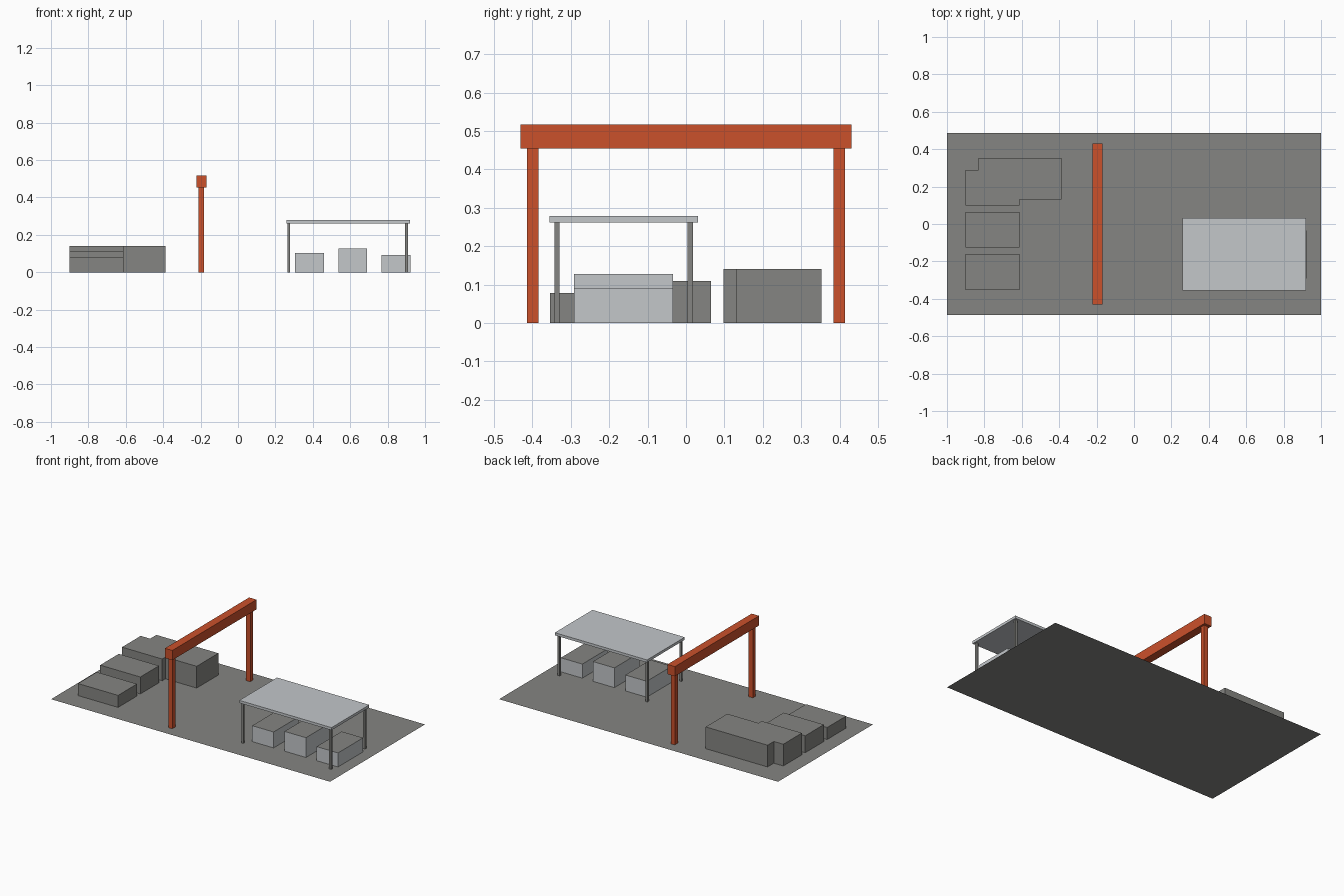
import bpy
import bmesh

cube = bpy.data.objects.get("Cube")
if cube:
    bpy.data.objects.remove(cube, do_unlink=True)


def material(name, rgb):
    mat = bpy.data.materials.new(name)
    mat.use_nodes = True
    mat.diffuse_color = (*rgb, 1)
    mat.node_tree.nodes["Principled BSDF"].inputs["Base Color"].default_value = (*rgb, 1)
    return mat


GREY = material("concrete grey", (0.235, 0.235, 0.223))
LIGHT = material("light steel", (0.546, 0.571, 0.591))
ORANGE = material("crane orange", (0.597, 0.082, 0.024))


def prism(name, outline, z0, z1, side, top=None):
    """Extrude an outline upward; blocks on the ground have no underside."""
    bm = bmesh.new()
    base = bm.faces.new([bm.verts.new((x, y, z0)) for x, y in outline])
    if z1 > z0:
        ext = bmesh.ops.extrude_face_region(bm, geom=[base], use_keep_orig=True)
        for v in ext["geom"]:
            if isinstance(v, bmesh.types.BMVert):
                v.co.z = z1
        bmesh.ops.recalc_face_normals(bm, faces=bm.faces)
    bm.normal_update()
    for f in bm.faces:
        f.material_index = 1 if top and f.normal.z > 0.5 else 0
    if z1 > z0 and z0 == 0:
        under = [f for f in bm.faces if f.normal.z < -0.5]
        bmesh.ops.delete(bm, geom=under, context="FACES_ONLY")
    mesh = bpy.data.meshes.new(name)
    bm.to_mesh(mesh)
    bm.free()
    mesh.materials.append(side)
    if top:
        mesh.materials.append(top)
    obj = bpy.data.objects.new(name, mesh)
    bpy.context.collection.objects.link(obj)
    return obj


def box(name, x0, x1, y0, y1, z0, z1, side, top=None):
    return prism(name, [(x0, y0), (x1, y0), (x1, y1), (x0, y1)], z0, z1, side, top)


# Yard floor
box("yard_floor", -1, 1, -0.486, 0.486, 0, 0, GREY)

# Stepped row of buildings, the rear one with two notched corners
box("front_building", -0.9, -0.612, -0.354, -0.16, 0, 0.078, GREY)
box("middle_building", -0.9, -0.612, -0.126, 0.065, 0, 0.11, GREY)
prism("rear_building",
      [(-0.9, 0.098), (-0.612, 0.098), (-0.612, 0.131), (-0.388, 0.131),
       (-0.388, 0.353), (-0.832, 0.353), (-0.832, 0.289), (-0.9, 0.289)],
      0, 0.141, GREY)

# Gantry crane
box("gantry_beam", -0.222, -0.169, -0.431, 0.431, 0.454, 0.517, ORANGE)
for label, y in (("front", -0.399), ("back", 0.399)):
    box(f"gantry_{label}_leg", -0.21, -0.181, y - 0.015, y + 0.015, 0, 0.454, ORANGE)

# Canopy on four posts
box("canopy_roof", 0.258, 0.919, -0.355, 0.031, 0.262, 0.279, LIGHT)
for side, x in (("right", 0.271), ("left", 0.901)):
    for end, y in (("front", -0.336), ("back", 0.011)):
        box(f"canopy_{end}_{side}_post", x - 0.007, x + 0.007,
            y - 0.007, y + 0.007, 0, 0.262, GREY)

# Light crates with grey lids under the canopy
for label, x, height in (("right", 0.305, 0.103), ("middle", 0.537, 0.128), ("left", 0.767, 0.091)):
    box(f"{label}_crate", x, x + 0.154, -0.291, -0.034, 0, height, LIGHT, GREY)
